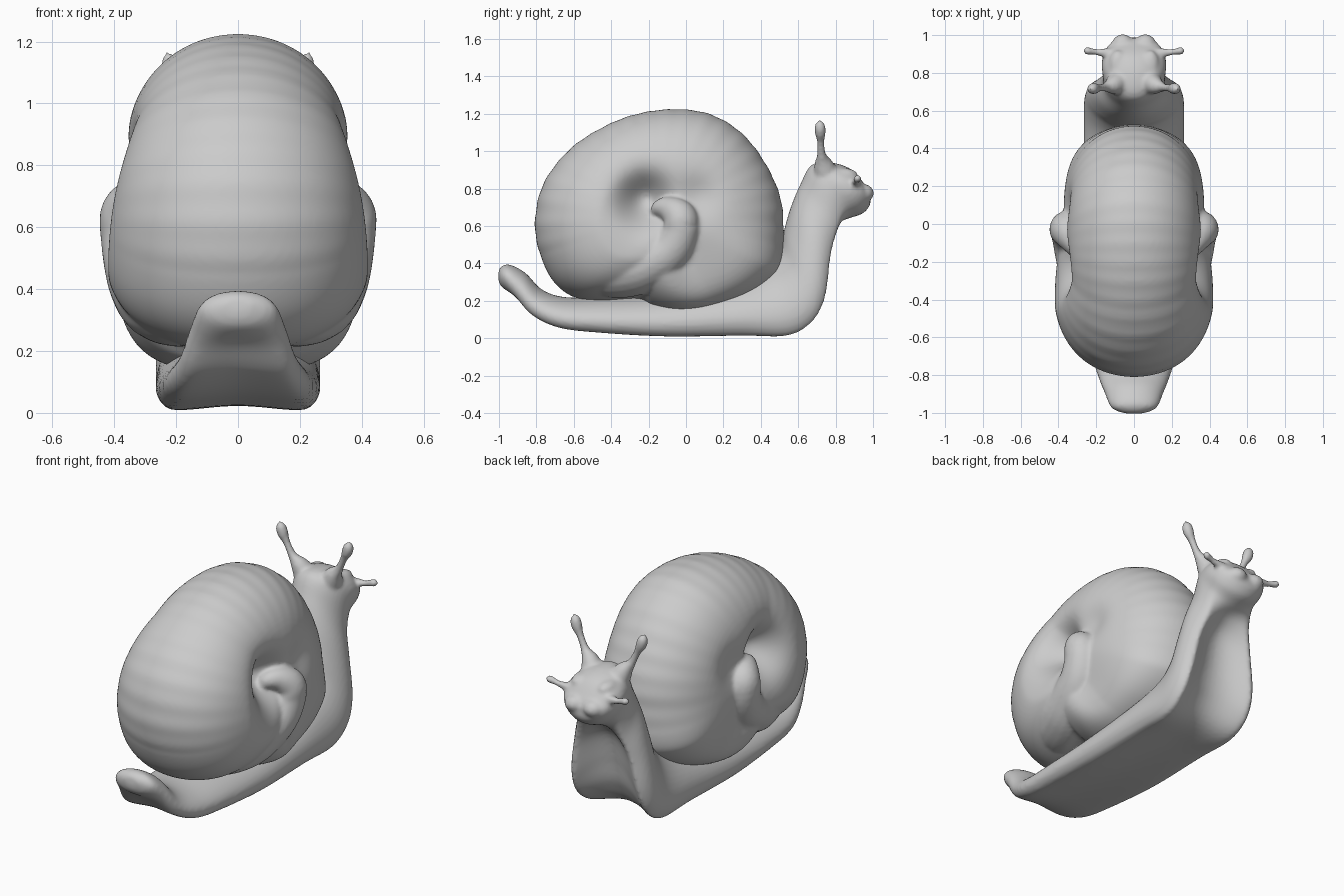
import bpy, bmesh, math
from mathutils import Vector

cube = bpy.data.objects.get("Cube")
if cube:
    bpy.data.objects.remove(cube)

clay = bpy.data.materials.new("clay grey")
clay.use_nodes = True
clay.diffuse_color = (0.6, 0.6, 0.6, 1)
clay.node_tree.nodes["Principled BSDF"].inputs["Base Color"].default_value = (0.6, 0.6, 0.6, 1)


def smooth_path(points, steps, closed=False):
    """Catmull-Rom through tuples of any length."""
    pts = [Vector(p) for p in points]
    n = len(pts)
    out = []
    for i in range(n if closed else n - 1):
        if closed:
            a, b, c, d = (pts[(i + k) % n] for k in (-1, 0, 1, 2))
        else:
            a, b, c, d = (pts[min(max(i + k, 0), n - 1)] for k in (-1, 0, 1, 2))
        for j in range(steps):
            t = j / steps
            out.append(b + (c - a) * t / 2 + (a * 2 - b * 5 + c * 4 - d) * t * t / 2
                       + (b * 3 - a - c * 3 + d) * t ** 3 / 2)
    return out if closed else out + [pts[-1]]


def loft(bm, rings):
    """Skin closed rings and cap both ends."""
    rows = [[bm.verts.new(p) for p in ring] for ring in rings]
    n = len(rows[0])
    for r, s in zip(rows, rows[1:]):
        for i in range(n):
            bm.faces.new((r[i], r[(i + 1) % n], s[(i + 1) % n], s[i]))
    bm.faces.new(rows[0])
    bm.faces.new(rows[-1])


def tube(bm, points, mirror=1, sides=20):
    """Tapered tube through (x, y, z, radius) points with a round tip."""
    path = smooth_path(points, 8)
    mid = [Vector((p[0] * mirror, p[1], p[2])) for p in path]
    rings = []
    for i, p in enumerate(path):
        along = mid[min(i + 1, len(mid) - 1)] - mid[max(i - 1, 0)]
        turn = along.to_track_quat('Z', 'Y')
        rings.append([mid[i] + turn @ Vector((math.cos(a), math.sin(a), 0)) * max(p[3], 0.002)
                      for a in (math.tau * k / sides for k in range(sides))])
    loft(bm, rings)


def ball(bm, at, size):
    made = bmesh.ops.create_uvsphere(bm, u_segments=20, v_segments=12, radius=1)["verts"]
    for v in made:
        v.co = Vector(at) + Vector((v.co.x * size[0], v.co.y * size[1], v.co.z * size[2]))


def finish(bm, name, voxel, rounds):
    """Fuse the pieces into one soft surface."""
    bmesh.ops.recalc_face_normals(bm, faces=bm.faces)
    mesh = bpy.data.meshes.new(name)
    bm.to_mesh(mesh)
    bm.free()
    mesh.materials.append(clay)
    obj = bpy.data.objects.new(name, mesh)
    bpy.context.collection.objects.link(obj)
    fuse = obj.modifiers.new("fuse", 'REMESH')
    fuse.mode = 'VOXEL'
    fuse.voxel_size = voxel
    fuse.use_smooth_shade = True
    soften = obj.modifiers.new("soften", 'SMOOTH')
    soften.factor = 0.5
    soften.iterations = rounds
    for f in mesh.polygons:
        f.use_smooth = True


# Body: back y z, sole y z, half width, sole hollow, flatness
stations = [
    (-.998, .375, -1.005, .33, .05, 0, 1),
    (-.95, .395, -.99, .28, .12, 0, 1),
    (-.86, .35, -.92, .2, .155, .15, 1.2),
    (-.77, .26, -.83, .1, .19, .2, 1.3),
    (-.65, .22, -.68, .03, .23, .2, 1.35),
    (-.45, .22, -.45, 0, .25, .18, 1.35),
    (-.1, .24, -.1, -.025, .265, .18, 1.35),
    (.25, .3, .3, -.025, .265, .17, 1.4),
    (.42, .38, .56, -.025, .265, .2, 1.6),
    (.5, .47, .7, .055, .265, .32, 1.7),
    (.525, .58, .77, .19, .25, .4, 1.7),
    (.56, .7, .805, .4, .21, .38, 1.5),
    (.61, .82, .845, .53, .17, .25, 1.3),
    (.67, .925, .895, .61, .165, .1, 1),
    (.77, .94, .95, .67, .17, 0, 1),
    (.88, .905, .985, .715, .14, 0, 1),
    (.95, .83, .985, .75, .08, 0, 1),
    (.97, .8, .985, .77, .04, 0, 1),
]
bm = bmesh.new()
rings = []
for ay, az, by, bz, w, hollow, flat in smooth_path(stations, 6):
    ring = []
    for k in range(48):
        t = math.tau * k / 48
        u, v = math.sin(t), ((1 - math.cos(t)) / 2) ** flat
        if math.cos(t) > 0:
            v += hollow * max(0, 1 - (u / .85) ** 2)
        ring.append((u * w, by + (ay - by) * v, bz + (az - bz) * v))
    rings.append(ring)
loft(bm, rings)

# Feelers, brows and lips on both sides of the head
for side in (-1, 1):
    tube(bm, [(.06, .76, .84, .08), (.11, .735, .93, .05), (.15, .725, .98, .025),
              (.185, .72, 1.05, .02), (.21, .718, 1.1, .03), (.222, .716, 1.14, .027),
              (.23, .715, 1.168, .004)], side)
    tube(bm, [(.08, .89, .81, .05), (.14, .905, .83, .027), (.2, .91, .84, .017),
              (.235, .915, .85, .02), (.255, .917, .855, .02), (.27, .918, .858, .004)], side)
    ball(bm, (side * .06, .945, .775), (.06, .06, .05))
    ball(bm, (side * .085, .84, .87), (.05, .08, .04))
finish(bm, "snail_body", .011, 5)

# Shell: outline around the hub, domed to both sides
hub = Vector((-.13, .65))
outline = [(-.26, .205), (-.45, .195), (-.6, .22), (-.71, .305), (-.78, .45), (-.808, .62),
           (-.76, .83), (-.61, 1.02), (-.4, 1.15), (-.2, 1.212), (0, 1.222), (.16, 1.185),
           (.31, 1.085), (.43, .925), (.505, .75), (.522, .58), (.52, .4), (.47, .315),
           (.33, .215), (.13, .14), (-.05, .12), (-.18, .15)]
rim = smooth_path(outline, 8, True)


def bump(p, y, z, size):
    return math.exp(-((p.x - y) ** 2 + (p.y - z) ** 2) / size ** 2)


bm = bmesh.new()
rows = 40
for side in (-1, 1):
    prev = None
    centre = None
    for r in range(rows + 1):
        s = math.sin(math.pi / 2 * r / rows)
        ring = []
        for edge in rim:
            ray = edge - hub
            ang = math.atan2(ray.y, ray.x)
            ripple = 1 + .003 * math.sin(34 * ang) * s * (ray.y > -.2)
            p = hub + ray * s * ripple
            lip = math.exp(-((ang + 1.1) / (.35 if ang < -1.1 else .65)) ** 2)
            rear = max(0, math.cos(ang - 3.7)) * min(1, 2 * s)
            x = (.38 + .06 * rear) * math.sqrt(max(0, 1 - s ** (3 + .5 * rear + 7 * lip)))
            x *= 1 - .16 * lip * s
            x -= .17 * bump(p, -.22, .74, .13) + .04 * bump(p, .06, .76, .11)
            ring.append((side * x, p.x, p.y))
        if r == 0:
            centre = bm.verts.new(ring[0])
            continue
        verts = [bm.verts.new(c) for c in ring]
        for i in range(len(verts)):
            j = (i + 1) % len(verts)
            if prev:
                bm.faces.new((prev[i], prev[j], verts[j], verts[i]))
            else:
                bm.faces.new((centre, verts[j], verts[i]))
        prev = verts
bmesh.ops.remove_doubles(bm, verts=bm.verts, dist=.0005)

# Inner whorl curling into the hub from the rear on both sides
for side in (-1, 1):
    tube(bm, [(.24, -.16, .64, .02), (.29, -.145, .69, .045), (.325, -.09, .69, .07),
              (.35, -.035, .645, .095), (.345, -.03, .57, .1), (.32, -.075, .48, .115),
              (.285, -.16, .42, .135), (.235, -.28, .38, .155), (.16, -.42, .38, .16),
              (.05, -.54, .42, .12)], side)
finish(bm, "snail_shell", .012, 5)
